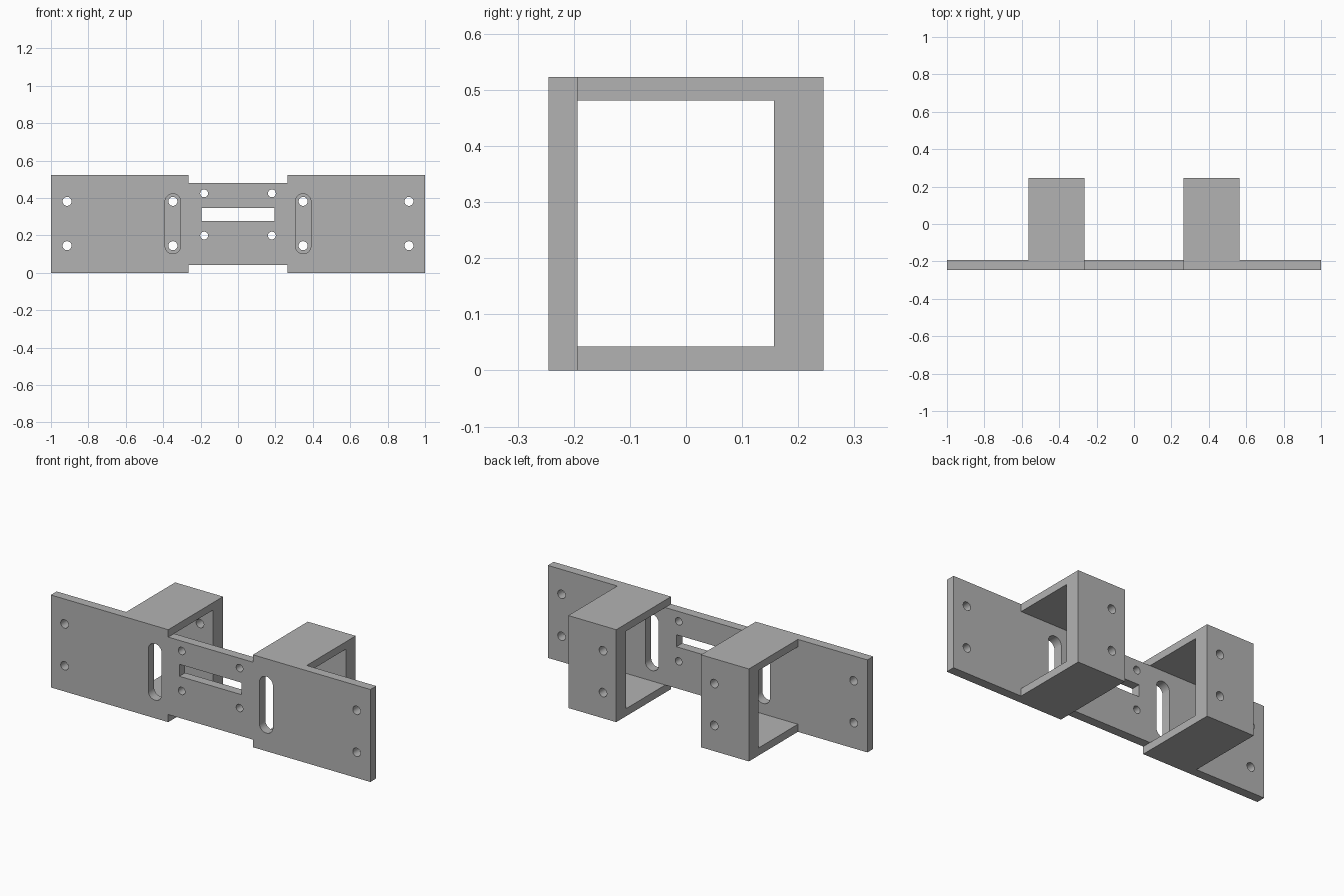
import bpy, bmesh, math
from mathutils import Vector

default = bpy.data.objects.get("Cube")
if default:
    bpy.data.objects.remove(default)

HEIGHT, FRONT, BACK = 0.523, -0.245, 0.245
PLATE_BACK, WALL_FRONT = -0.193, 0.157
LOW, HIGH = 0.043, 0.481          # inner opening and narrow waist
INNER, OUTER = 0.265, 0.565       # bracket sides
HOLE_Z = (0.145, 0.382)

grey = bpy.data.materials.new("plain grey")
grey.use_nodes = True
colour = (0.45, 0.45, 0.45, 1)
grey.diffuse_color = colour
grey.node_tree.nodes["Principled BSDF"].inputs["Base Color"].default_value = colour


def prism(name, outline, offset):
    """Extrude a closed 3D outline along an offset."""
    bm = bmesh.new()
    face = bm.faces.new([bm.verts.new(p) for p in outline])
    moved = bmesh.ops.extrude_face_region(bm, geom=[face])["geom"]
    bmesh.ops.translate(bm, vec=Vector(offset),
                        verts=[v for v in moved if isinstance(v, bmesh.types.BMVert)])
    bmesh.ops.recalc_face_normals(bm, faces=bm.faces)
    mesh = bpy.data.meshes.new(name)
    bm.to_mesh(mesh)
    bm.free()
    mesh.materials.append(grey)
    obj = bpy.data.objects.new(name, mesh)
    bpy.context.collection.objects.link(obj)
    return obj


def combine(target, tool, operation):
    """Apply a boolean and discard the tool."""
    mod = target.modifiers.new(operation, "BOOLEAN")
    mod.operation, mod.solver, mod.object = operation, "EXACT", tool
    bpy.context.view_layer.objects.active = target
    bpy.ops.object.modifier_apply(modifier=mod.name)
    bpy.data.objects.remove(tool)


def slot(x, z, radius, half_length=0.0, y0=-0.3, y1=0.3, sides=32):
    """Round cutter, stretched upright into a slot by half_length."""
    outline = []
    for i in range(sides):
        a = 2 * math.pi * (i + 0.5) / sides
        shift = math.copysign(half_length, math.sin(a))
        outline.append((x + radius * math.cos(a), y0, z + radius * math.sin(a) + shift))
    return prism("cutter", outline, (0, y1 - y0, 0))


# Front plate with a narrowed waist
half = [(-1, 0), (-INNER, 0), (-INNER, LOW), (INNER, LOW), (INNER, 0), (1, 0)]
top = [(1, HEIGHT), (INNER, HEIGHT), (INNER, HIGH),
       (-INNER, HIGH), (-INNER, HEIGHT), (-1, HEIGHT)]
plate = prism("mounting_plate", [(x, FRONT, z) for x, z in half + top],
              (0, PLATE_BACK - FRONT, 0))

# Two open box brackets behind the plate
channel = [(FRONT, 0), (BACK, 0), (BACK, HEIGHT), (FRONT, HEIGHT),
           (FRONT, HIGH), (WALL_FRONT, HIGH), (WALL_FRONT, LOW), (FRONT, LOW)]
for side in (-1, 1):
    bracket = prism("bracket", [(side * INNER, y, z) for y, z in channel],
                    (side * (OUTER - INNER), 0, 0))
    combine(plate, bracket, "UNION")

# Central rectangular window
window = prism("cutter", [(-0.195, -0.3, 0.278), (0.195, -0.3, 0.278),
                          (0.195, -0.3, 0.346), (-0.195, -0.3, 0.346)], (0, 0.2, 0))
combine(plate, window, "DIFFERENCE")

# Access slots, bracket screw holes, end holes and waist holes
for side in (-1, 1):
    combine(plate, slot(side * 0.348, 0.262, 0.042, 0.118, y1=0), "DIFFERENCE")
    for z in HOLE_Z:
        combine(plate, slot(side * 0.348, z, 0.024, y0=0), "DIFFERENCE")
        combine(plate, slot(side * 0.914, z, 0.024, y1=0), "DIFFERENCE")
    for z in (0.199, 0.425):
        combine(plate, slot(side * 0.181, z, 0.021, y1=0), "DIFFERENCE")

# Smooth the hole walls while keeping hard edges
bpy.ops.object.select_all(action="DESELECT")
plate.select_set(True)
bpy.context.view_layer.objects.active = plate
bpy.ops.object.shade_smooth_by_angle(angle=math.radians(30))
